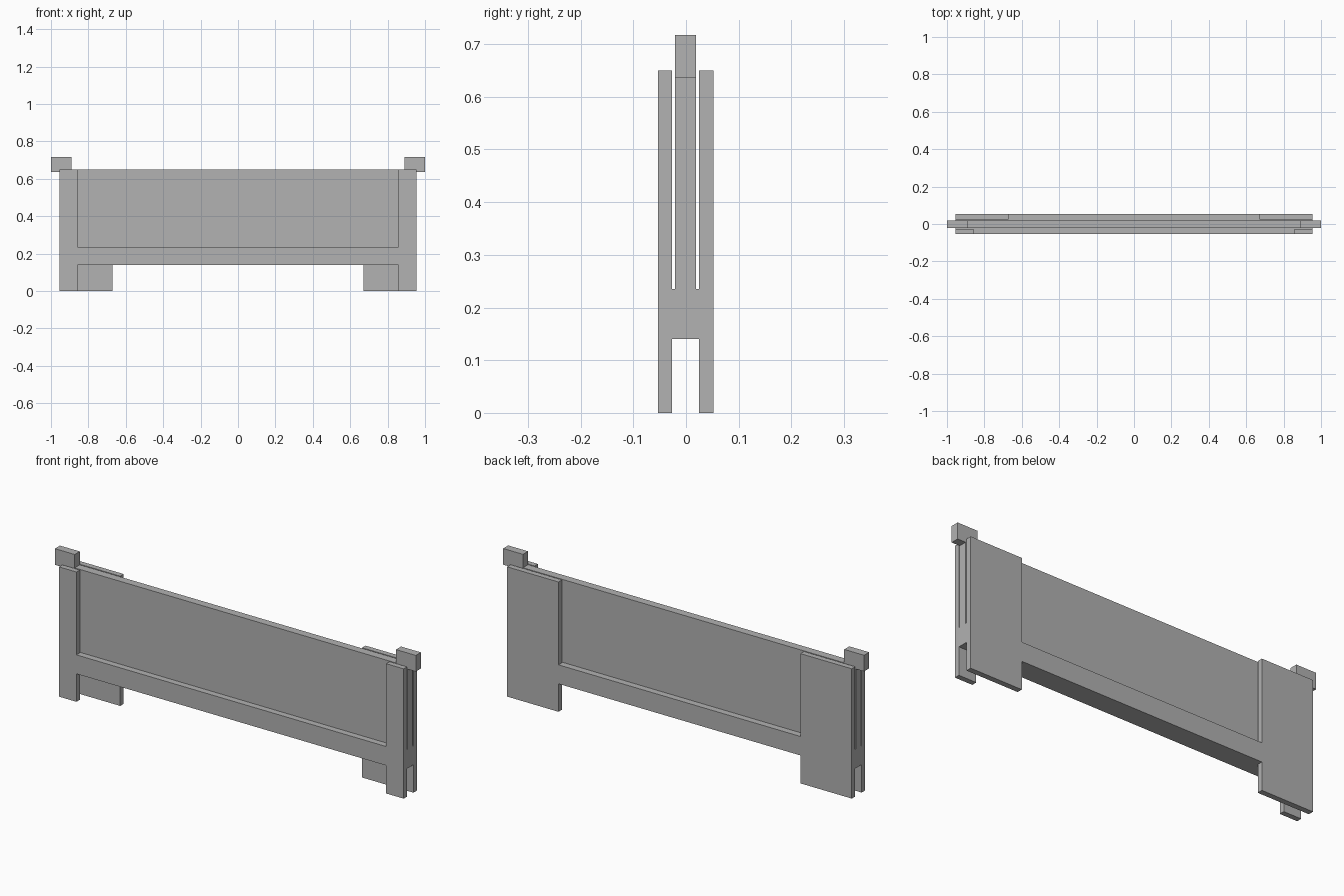
import bpy

cube = bpy.data.objects.get("Cube")
if cube:
    bpy.data.objects.remove(cube, do_unlink=True)

grey = bpy.data.materials.new("mid grey")
grey.use_nodes = True
colour = (0.445, 0.445, 0.445, 1)
grey.diffuse_color = colour
grey.node_tree.nodes["Principled BSDF"].inputs["Base Color"].default_value = colour

# Shared dimensions
END = 0.955                      # half length of the body
RAIL_LOW, RAIL_HIGH = 0.14, 0.235
TOP = 0.65
FRONT, FRONT_IN = -0.053, -0.0266
PANEL_FRONT, PANEL_BACK = -0.021, 0.019
BACK_IN, BACK = 0.0247, 0.0522
EAR_IN, EAR_LOW, EAR_TOP = 0.89, 0.636, 0.717


def slab(name, profile, y0, y1):
    """Extrude a counter-clockwise x/z profile from y0 to y1."""
    n = len(profile)
    verts = [(x, y, z) for y in (y0, y1) for x, z in profile]
    faces = [tuple(range(n)), tuple(reversed(range(n, 2 * n)))]
    faces += [(i, i + n, (i + 1) % n + n, (i + 1) % n) for i in range(n)]
    mesh = bpy.data.meshes.new(name)
    mesh.from_pydata(verts, [], faces)
    mesh.materials.append(grey)
    obj = bpy.data.objects.new(name, mesh)
    bpy.context.collection.objects.link(obj)
    return obj


def mirrored(half):
    """Complete a right-hand half profile with its mirror image."""
    return half + [(-x, z) for x, z in reversed(half)]


def frame(name, inner, y0, y1):
    """Two uprights joined by the low rail."""
    half = [(inner, RAIL_LOW), (inner, 0), (END, 0), (END, TOP),
            (inner, TOP), (inner, RAIL_HIGH)]
    slab(name, mirrored(half), y0, y1)


# Outer frames: narrow posts in front, wide posts behind
frame("front_frame", 0.858, FRONT, FRONT_IN)
frame("back_frame", 0.67, BACK_IN, BACK)

# Central panel, notched at its upper corners for the end blocks
slab("centre_panel",
     mirrored([(END, RAIL_LOW), (END, EAR_LOW), (EAR_IN, EAR_LOW), (EAR_IN, TOP)]),
     PANEL_FRONT, PANEL_BACK)

# Strips joining the panel to both frames along the rail
rail = mirrored([(END, RAIL_LOW), (END, RAIL_HIGH)])
slab("front_rail_spacer", rail, FRONT_IN, PANEL_FRONT)
slab("back_rail_spacer", rail, PANEL_BACK, BACK_IN)

# End blocks resting in the notches
for side, x0, x1 in (("left", EAR_IN, 1), ("right", -1, -EAR_IN)):
    slab(side + "_end_block",
         [(x0, EAR_LOW), (x1, EAR_LOW), (x1, EAR_TOP), (x0, EAR_TOP)],
         PANEL_FRONT, PANEL_BACK)
